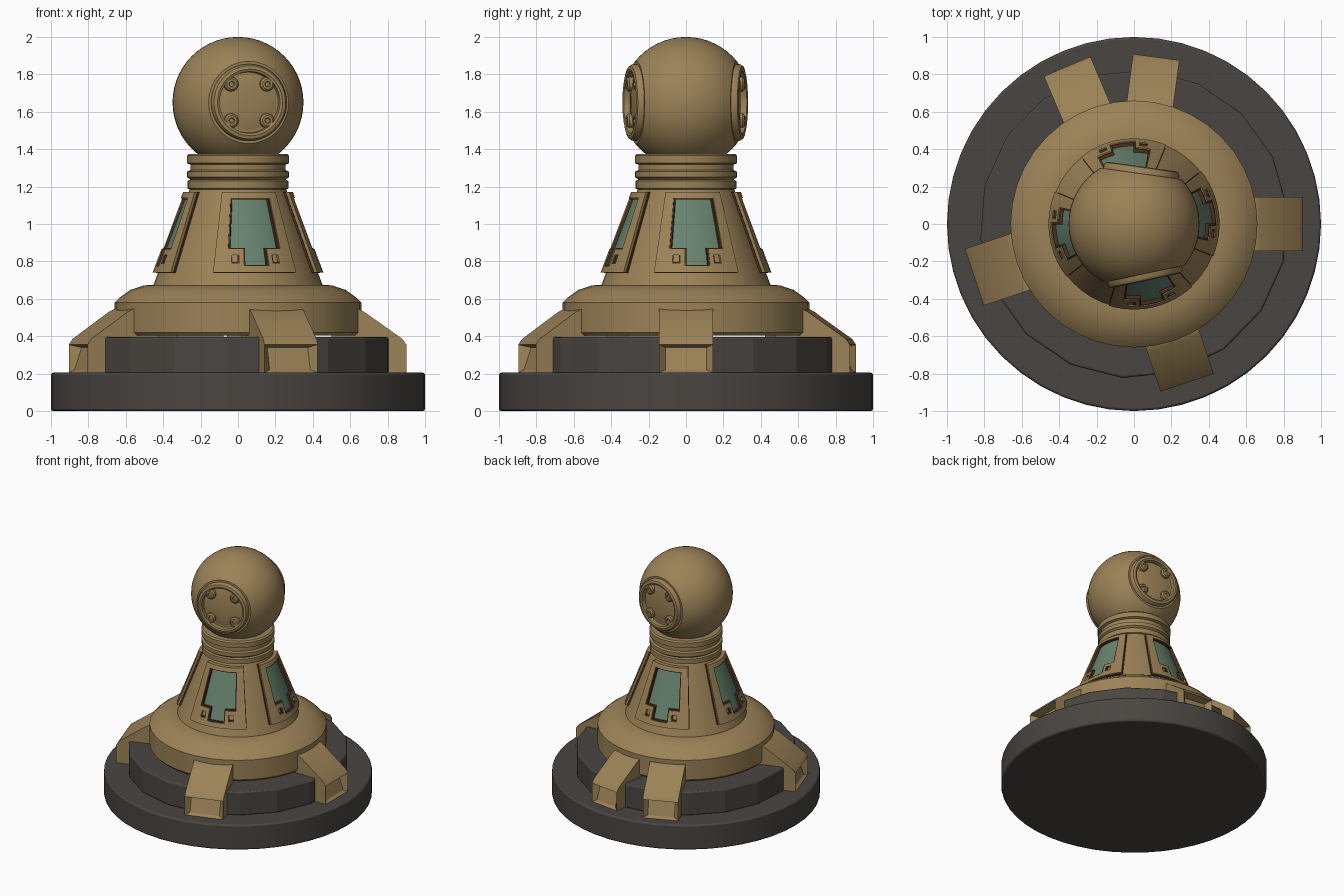
import bpy, bmesh, math
from mathutils import Vector, Matrix

if "Cube" in bpy.data.objects:
    bpy.data.objects.remove(bpy.data.objects["Cube"])


def material(name, col):
    m = bpy.data.materials.new(name)
    m.diffuse_color = (*col, 1)
    m.use_nodes = True
    m.node_tree.nodes["Principled BSDF"].inputs["Base Color"].default_value = m.diffuse_color
    return m


GOLD = material("tan brass", (0.33, 0.225, 0.095))
DARK = material("charcoal", (0.068, 0.060, 0.053))
TEAL = material("teal glass", (0.14, 0.23, 0.16))
BROWN = material("dark brown trim", (0.07, 0.03, 0.012))


def finish(name, bm, mat, angle=35, bevel=0):
    bmesh.ops.remove_doubles(bm, verts=bm.verts, dist=1e-5)
    bmesh.ops.recalc_face_normals(bm, faces=bm.faces)
    me = bpy.data.meshes.new(name)
    bm.to_mesh(me)
    bm.free()
    me.materials.append(mat)
    me.shade_smooth()
    me.set_sharp_from_angle(angle=math.radians(angle))
    ob = bpy.data.objects.new(name, me)
    bpy.context.collection.objects.link(ob)
    if bevel:
        b = ob.modifiers.new("soft edges", 'BEVEL')
        b.width, b.segments, b.limit_method = bevel, 2, 'ANGLE'
        b.angle_limit = math.radians(40)
    return ob


def lathe(name, profile, mat, seg=48, turn=0.0, matrix=None, closed=False, angle=35, bevel=0):
    bm = bmesh.new()
    rings = []
    for i in range(seg):
        a = turn + math.tau * i / seg
        rings.append([bm.verts.new((r * math.cos(a), r * math.sin(a), z)) for r, z in profile])
    n = len(profile)
    for i in range(seg):
        p, q = rings[i], rings[(i + 1) % seg]
        for j in range(n if closed else n - 1):
            k = (j + 1) % n
            bm.faces.new((p[j], q[j], q[k], p[k]))
    if matrix:
        bm.transform(matrix)
    return finish(name, bm, mat, angle, bevel)


def cone_r(z):
    return 0.45 - (z - 0.68) * 0.38


def cone_patch(name, direction, cells, lo, hi, mat):
    """Curved blocks lying on the cone; each cell is angle0, angle1, z0, z1."""
    bm = bmesh.new()
    for a0, a1, z0, z1 in cells:
        steps = max(1, round((a1 - a0) / 5))
        prev = None
        for s in range(steps + 1):
            a = math.radians(direction + a0 + (a1 - a0) * s / steps)
            c = [bm.verts.new(((cone_r(z) + o) * math.cos(a), (cone_r(z) + o) * math.sin(a), z))
                 for z, o in ((z0, lo), (z0, hi), (z1, hi), (z1, lo))]
            if prev:
                for j in range(4):
                    k = (j + 1) % 4
                    bm.faces.new((prev[j], c[j], c[k], prev[k]))
            if s in (0, steps):
                bm.faces.new(c)
            prev = c
    me = bpy.data.meshes.new(name)
    bmesh.ops.recalc_face_normals(bm, faces=bm.faces)
    bm.to_mesh(me)
    bm.free()
    me.materials.append(mat)
    me.shade_smooth()
    me.set_sharp_from_angle(angle=math.radians(30))
    bpy.context.collection.objects.link(bpy.data.objects.new(name, me))


def mirrored(cells):
    return cells + [(-b, -a, z0, z1) for a, b, z0, z1 in cells]


# Stacked dark base
lathe("base_disc", [(0, 0), (1, 0), (1, 0.205), (0, 0.205)], DARK, 48, bevel=0.012)
lathe("base_step", [(0, 0.2), (0.825, 0.2), (0.825, 0.395), (0, 0.395)], DARK, 18, 0.1,
      angle=15, bevel=0.01)

# Brass ring, conical body and neck
lathe("body_ring", [(0, 0.405), (0.645, 0.405), (0.66, 0.42), (0.66, 0.58), (0.635, 0.605),
                    (0.575, 0.648), (0.5, 0.672), (0.44, 0.675), (0, 0.675)], GOLD, 40)
lathe("cone_body", [(0, 0.66), (cone_r(0.66), 0.66), (cone_r(1.185), 1.185), (0.27, 1.19),
                    (0.27, 1.23), (0.255, 1.238), (0, 1.238)], GOLD)
lathe("neck_collar", [(0, 1.23), (0.25, 1.23), (0.26, 1.242), (0.272, 1.25), (0.272, 1.28),
                      (0.255, 1.288), (0.255, 1.318), (0.274, 1.325), (0.274, 1.365),
                      (0.262, 1.375), (0, 1.375)], GOLD)

# Round head, cut flat where the portholes sit
PORT_DIRS = (-78, 82)
bm = bmesh.new()
bmesh.ops.create_uvsphere(bm, u_segments=48, v_segments=28, radius=0.35)
for d in PORT_DIRS:
    n = Vector((math.cos(math.radians(d)), math.sin(math.radians(d)), 0))
    cut = bmesh.ops.bisect_plane(bm, geom=bm.verts[:] + bm.edges[:] + bm.faces[:],
                                 plane_co=n * 0.272, plane_no=n, clear_outer=True)
    edges = [e for e in cut["geom_cut"] if isinstance(e, bmesh.types.BMEdge)]
    bmesh.ops.edgeloop_fill(bm, edges=edges)
bmesh.ops.translate(bm, verts=bm.verts, vec=(0, 0, 1.65))
finish("head", bm, GOLD, 25)

# Portholes: raised rim, shallow dish and four lugs
for label, d in zip(("front", "back"), PORT_DIRS):
    place = (Matrix.Translation((0, 0, 1.65)) @ Matrix.Rotation(math.radians(d), 4, 'Z')
             @ Matrix.Rotation(math.radians(90), 4, 'Y'))
    lathe(label + "_porthole_rim", [(0.205, 0.25), (0.205, 0.29), (0.196, 0.305), (0.178, 0.31),
                                    (0.165, 0.305), (0.16, 0.25)], GOLD, 40, matrix=place, closed=True)
    lathe(label + "_porthole_dish", [(0, 0.285), (0.08, 0.284), (0.13, 0.277), (0.165, 0.268)],
          GOLD, 32, matrix=place)
    for i in range(4):
        a = math.radians(45 + 90 * i)
        lug = place @ Matrix.Translation((0.138 * math.cos(a), 0.138 * math.sin(a), 0))
        lathe(f"{label}_porthole_lug_{i + 1}", [(0.04, 0.26), (0.038, 0.295), (0.028, 0.304),
                                                (0.016, 0.304), (0.012, 0.296), (0, 0.296)],
              GOLD, 16, matrix=lug)

# Four windows wrapped round the cone
for label, d in (("front", -77), ("right", 8), ("back", 98), ("left", 188)):
    cone_patch(label + "_window_glass", d, [(-22, 22, 0.77, 1.15)], -0.01, 0.006, TEAL)
    # frame rails plus the stepped lower corners, which hold small sunken squares
    frame = mirrored([(20.5, 30, 0.74, 1.17), (17.5, 20.5, 0.775, 0.865), (9, 12, 0.775, 0.865),
                      (12, 17.5, 0.775, 0.79), (12, 17.5, 0.835, 0.865)])
    frame += [(-20.5, 20.5, 0.74, 0.775), (-20.5, 20.5, 1.14, 1.17)]
    cone_patch(label + "_window_frame", d, frame, -0.02, 0.03, GOLD)
    trim = mirrored([(19.2, 20.6, 0.865, 1.14), (7.8, 9.1, 0.775, 0.872), (9, 20.5, 0.864, 0.872),
                     (12, 17.5, 0.79, 0.797), (12, 13.2, 0.79, 0.835)])
    trim += [(-20.5, 20.5, 1.132, 1.141), (-9, 9, 0.774, 0.782)]
    cone_patch(label + "_window_trim", d, trim, 0, 0.024, BROWN)
    cone_patch(label + "_corner_squares", d, mirrored([(12, 17.5, 0.79, 0.835)]), 0, 0.012, GOLD)
    cone_patch(label + "_frame_backing", d, [(-30.4, 30.4, 0.737, 0.745)]
               + mirrored([(29.8, 30.6, 0.74, 1.17)]), -0.01, 0.012, BROWN)

# Bracket legs: side profile extruded, with a recess in the outer face
LEG = [(0.5, 0.25), (0.5, 0.545), (0.645, 0.545), (0.675, 0.53), (0.88, 0.385), (0.9, 0.355),
       (0.9, 0.205), (0.7, 0.205)]
for i, (d, w, s) in enumerate(((0, 0.29, 0), (82.4, 0.25, 0), (113, 0.27, 0.015),
                               (198.4, 0.32, 0), (-71.5, 0.30, -0.005))):
    bm = bmesh.new()
    face = bm.faces.new([bm.verts.new((r + s, -w / 2, z)) for r, z in LEG])
    ext = bmesh.ops.extrude_face_region(bm, geom=[face])
    bmesh.ops.translate(bm, vec=(0, w, 0),
                        verts=[v for v in ext["geom"] if isinstance(v, bmesh.types.BMVert)])
    bmesh.ops.recalc_face_normals(bm, faces=bm.faces)
    outer = max(bm.faces, key=lambda f: f.calc_center_median().x)
    bmesh.ops.inset_individual(bm, faces=[outer], thickness=0.022)
    low = sorted(outer.verts, key=lambda v: v.co.z)
    for v in low:
        v.co.x -= 0.02 if v in low[:2] else 0.06
        v.co.y *= 0.85
    bm.transform(Matrix.Rotation(math.radians(d), 4, 'Z'))
    finish(f"bracket_leg_{i + 1}", bm, GOLD, 30)
